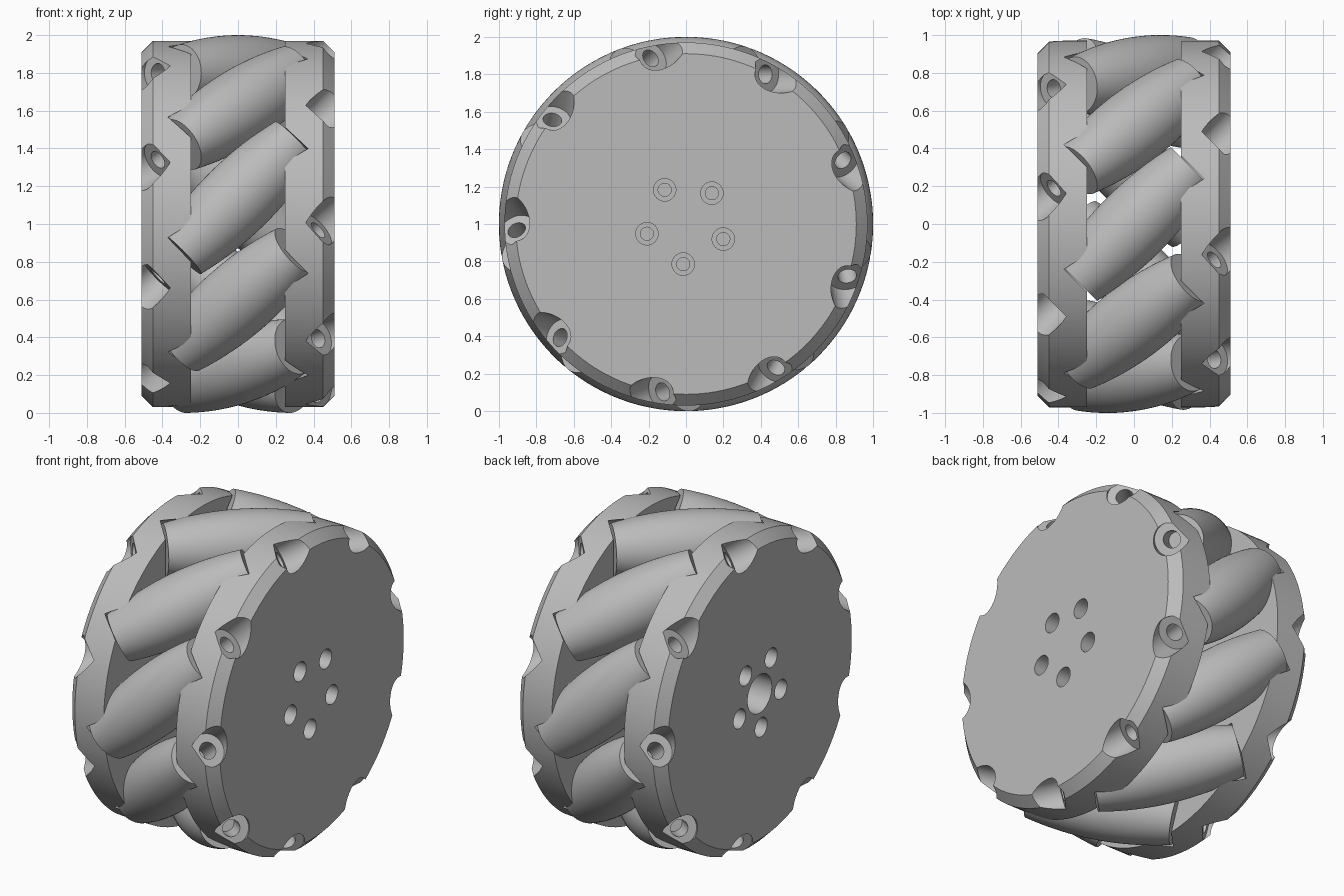
import bpy, bmesh, math
from mathutils import Matrix, Vector

if "Cube" in bpy.data.objects:
    bpy.data.objects.remove(bpy.data.objects["Cube"])

COUNT = 9            # rollers around the wheel
AXIS_R = 0.8         # distance of roller axes from the wheel axle
HALF = 0.425         # half length of a roller
CENTRE = Vector((0, 0, 1))

grey = bpy.data.materials.new("plain grey")
grey.use_nodes = True
grey.diffuse_color = (0.5, 0.5, 0.5, 1)
grey.node_tree.nodes["Principled BSDF"].inputs["Base Color"].default_value = (0.5, 0.5, 0.5, 1)


def lathe(bm, profile, matrix, sides):
    """Turn (radius, distance) pairs around the matrix's z axis, with flat caps."""
    rings = []
    for r, t in profile:
        ring = []
        for i in range(sides):
            a = math.tau * i / sides
            ring.append(bm.verts.new(matrix @ Vector((r * math.cos(a), r * math.sin(a), t))))
        rings.append(ring)
    for low, high in zip(rings, rings[1:]):
        for i in range(sides):
            j = (i + 1) % sides
            bm.faces.new((low[i], low[j], high[j], high[i]))
    bm.faces.new(rings[0][::-1])
    bm.faces.new(rings[-1])


def make_object(name, bm):
    bmesh.ops.recalc_face_normals(bm, faces=bm.faces)
    mesh = bpy.data.meshes.new(name)
    bm.to_mesh(mesh)
    bm.free()
    mesh.materials.append(grey)
    obj = bpy.data.objects.new(name, mesh)
    bpy.context.collection.objects.link(obj)
    return obj


def activate(obj):
    bpy.ops.object.select_all(action="DESELECT")
    obj.select_set(True)
    bpy.context.view_layer.objects.active = obj


def smooth(obj):
    activate(obj)
    bpy.ops.object.shade_smooth_by_angle(angle=math.radians(25))


def aim(direction, origin):
    return Matrix.Translation(origin) @ Vector(direction).to_track_quat("Z", "Y").to_matrix().to_4x4()


def roller_frame(k, side=1):
    """Frame on the k-th roller centre, z along its 45 degree axis."""
    a = math.radians(90) + math.tau * k / COUNT
    radial = Vector((0, math.cos(a), math.sin(a)))
    tangent = Vector((0, math.sin(a), -math.cos(a)))
    return aim(side * (Vector((1, 0, 0)) + tangent), CENTRE + AXIS_R * radial)


# Barrel rollers
steps = [i / 8 for i in range(-8, 9)]
barrel = [(0.2 - 0.05 * s * s, s * HALF) for s in steps]
for k in range(COUNT):
    bm = bmesh.new()
    lathe(bm, barrel, roller_frame(k), 64)
    smooth(make_object(f"roller_{k + 1}", bm))

# Side plates with roller seats, pin bores, pockets and bolt holes
for name, side in (("left_plate", 1), ("right_plate", -1)):
    axle = aim((side, 0, 0), CENTRE)
    bm = bmesh.new()
    lathe(bm, [(0.97, 0.25), (0.97, 0.45), (0.91, 0.51)], axle, 144)
    plate = make_object(name, bm)

    bm = bmesh.new()
    seat, bore, pocket = 0.168, 0.05, 0.1
    for k in range(COUNT):
        lathe(bm, [(seat, 0.1), (seat, 0.432), (bore, 0.432), (bore, 0.6),
                   (pocket, 0.6), (pocket, 0.92)], roller_frame(k, side), 48)
    for k in range(5):
        a = math.radians(122 + 72 * k)
        spot = CENTRE + 0.215 * Vector((0, math.cos(a), math.sin(a)))
        lathe(bm, [(0.035, 0.3), (0.035, 0.42), (0.06, 0.42), (0.06, 0.6)],
              aim((side, 0, 0), spot), 32)
    if side < 0:     # axle socket
        lathe(bm, [(0.12, 0.3), (0.12, 0.6)], axle, 48)
    cutter = make_object(name + "_cutter", bm)
    cutter.hide_render = True

    cut = plate.modifiers.new("cut", "BOOLEAN")
    cut.operation = "DIFFERENCE"
    cut.solver = "EXACT"
    cut.object = cutter
    activate(plate)
    bpy.ops.object.modifier_apply(modifier="cut")
    bpy.data.objects.remove(cutter)
    smooth(plate)
